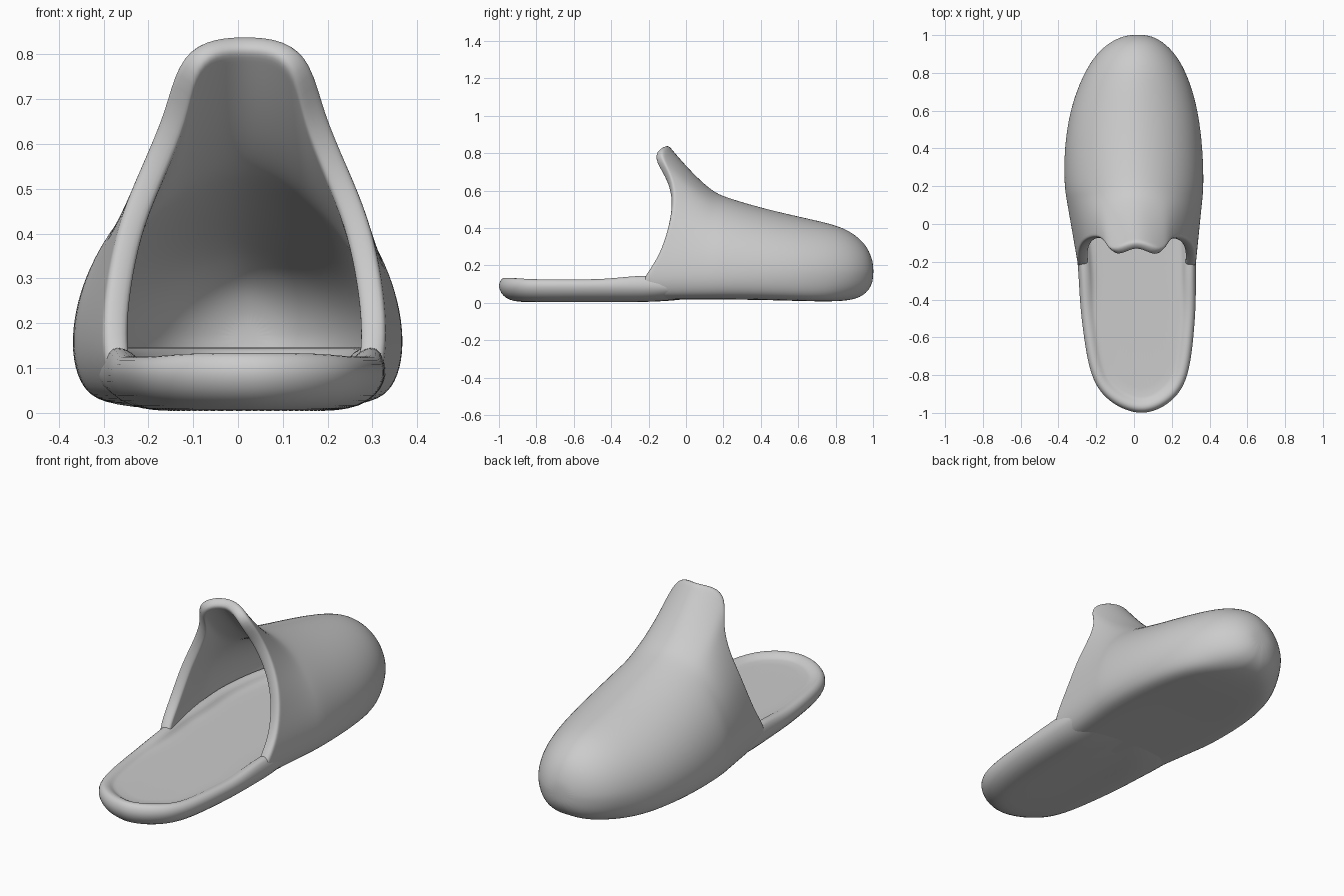
import bpy, bmesh
from math import sin, cos, pi
from mathutils import Vector

cube = bpy.data.objects.get("Cube")
if cube:
    bpy.data.objects.remove(cube)


def skin(name, rings, cap_start, levels):
    """Join closed rings of points into a smooth mesh object."""
    bm = bmesh.new()
    rows = [[bm.verts.new(p) for p in ring] for ring in rings]
    count = len(rows[0])
    for a, b in zip(rows, rows[1:]):
        for i in range(count):
            j = (i + 1) % count
            bm.faces.new((a[i], b[i], b[j], a[j]))
    if cap_start:
        bm.faces.new(rows[0])
    bm.faces.new(reversed(rows[-1]))
    mesh = bpy.data.meshes.new(name)
    bm.to_mesh(mesh)
    bm.free()
    mesh.shade_smooth()
    obj = bpy.data.objects.new(name, mesh)
    bpy.context.collection.objects.link(obj)
    sub = obj.modifiers.new("Smooth", 'SUBSURF')
    sub.levels = sub.render_levels = levels
    return obj


def smooth_loop(points, steps):
    """Resample a closed loop through its points."""
    pts = [Vector(p) for p in points]
    n = len(pts)
    out = []
    for i in range(n):
        a, b, c, d = (pts[(i + k) % n] for k in (-1, 0, 1, 2))
        for s in range(steps):
            t = s / steps
            out.append(b + (c - a) * t / 2 + (a * 2 - b * 5 + c * 4 - d) * t * t / 2
                       + (b * 3 - a - c * 3 + d) * t ** 3 / 2)
    return out


def ramp(v, lo, hi):
    t = max(0, min(1, (v - lo) / (hi - lo)))
    return t * t * (3 - 2 * t)


def mix(a, b, k):
    return a * k + b * (1 - k)


# Upper: the opening edge, from the side of the sole up to the tongue middle
# (share of half width, y, share of height)
opening = [(.98, -.23, 0), (.98, -.165, .13), (.94, -.12, .27), (.865, -.087, .43),
           (.71, -.065, .6), (.55, -.08, .77), (.475, -.145, .93),
           (.29, -.125, 1), (0, -.085, 1.01)]
STEPS = len(opening) - 1


def upper_ring(y, c, w, b, mid, h, k):
    """One closed ring; k blends from the toe's egg shape to the opening."""
    low_y = mix(-.24, y, k)
    low_w = w * (1 - .04 * k)
    flat = .78 - .5 * ramp(y, .7, 1)
    half = [(low_w * flat * s, low_y, b) for s in (0, .45, .93)]
    for deg in (60, 30):
        a = deg * pi / 180
        half.append((low_w * mix(1, cos(a), flat), low_y, mid - (mid - b) * sin(a)))
    for i, (ox, oy, oz) in enumerate(opening):
        a = i / STEPS * pi / 2
        x = mix(ox, max(cos(a), 0) ** 1.1, k)
        z = mix(oz, sin(a), k)
        half.append((w * x, mix(oy, y, k), mid + (h - mid) * z))
    other = [(-x, y, z) for x, y, z in half[-2:0:-1]]
    return [(x + c, y, z) for x, y, z in half + other]


rings = []
for k in (1, .93, .8, .65, .5, .35, .18):
    rings.append(upper_ring(.2, .015 * k, mix(.32, .372, k), .018,
                            mix(.13, .15, k), .568 + .275 * k ** 1.3, k))
# Toe stations: y, centre x, half width, bottom, widest height, top
for station in [
        (.2, 0, .372, .018, .15, .57), (.4, -.003, .37, .016, .15, .51),
        (.6, 0, .342, .01, .15, .463), (.75, .005, .294, .007, .15, .43),
        (.84, .008, .25, .01, .15, .402), (.905, .01, .206, .02, .152, .364),
        (.955, .013, .152, .044, .156, .318), (.985, .017, .1, .08, .16, .265),
        (1.002, .02, .045, .125, .165, .208)]:
    rings.append(upper_ring(*station, 0))
upper = skin("upper", rings, False, 2)
wall = upper.modifiers.new("Wall", 'SOLIDIFY')
wall.thickness = .056
wall.offset = -1
upper.modifiers.move(1, 0)

# Sole: outline from the heel, round the left side to the toe and back
outline = smooth_loop([
    (.04, -1.003), (.19, -.945), (.285, -.8), (.325, -.5), (.332, -.2), (.345, 0),
    (.365, .3), (.335, .6), (.25, .82), (.14, .94), (.02, .98), (-.12, .94),
    (-.23, .82), (-.325, .6), (-.365, .3), (-.338, 0), (-.302, -.2),
    (-.28, -.5), (-.226, -.8), (-.12, -.945)], 4)

# Edge profile: inset from the outline, height
edge = [(.16, .003), (.11, .005), (.06, .014), (.022, .038), (.004, .07), (0, .098),
        (.012, .12), (.032, .128), (.052, .122), (.066, .113), (.08, .11), (.14, .11)]
rings = []
for inset, z in edge:
    ring = []
    for i, p in enumerate(outline):
        tangent = (outline[(i + 1) % len(outline)] - outline[i - 1]).normalized()
        inward = Vector((-tangent.y, tangent.x))
        q = p + inward * (inset + .035 * ramp(p.y, -.22, .15))
        lift = 0
        if z < .05:
            lift = .035 * ramp(p.y, -.25, .2)
        elif z > .112:
            lift = .02 * ramp(p.y, -.5, -.2) + .008 * ramp(-p.y, .8, 1)
        ring.append((q.x, q.y, z + lift))
    rings.append(ring[::-1])
skin("sole", rings, True, 1)
